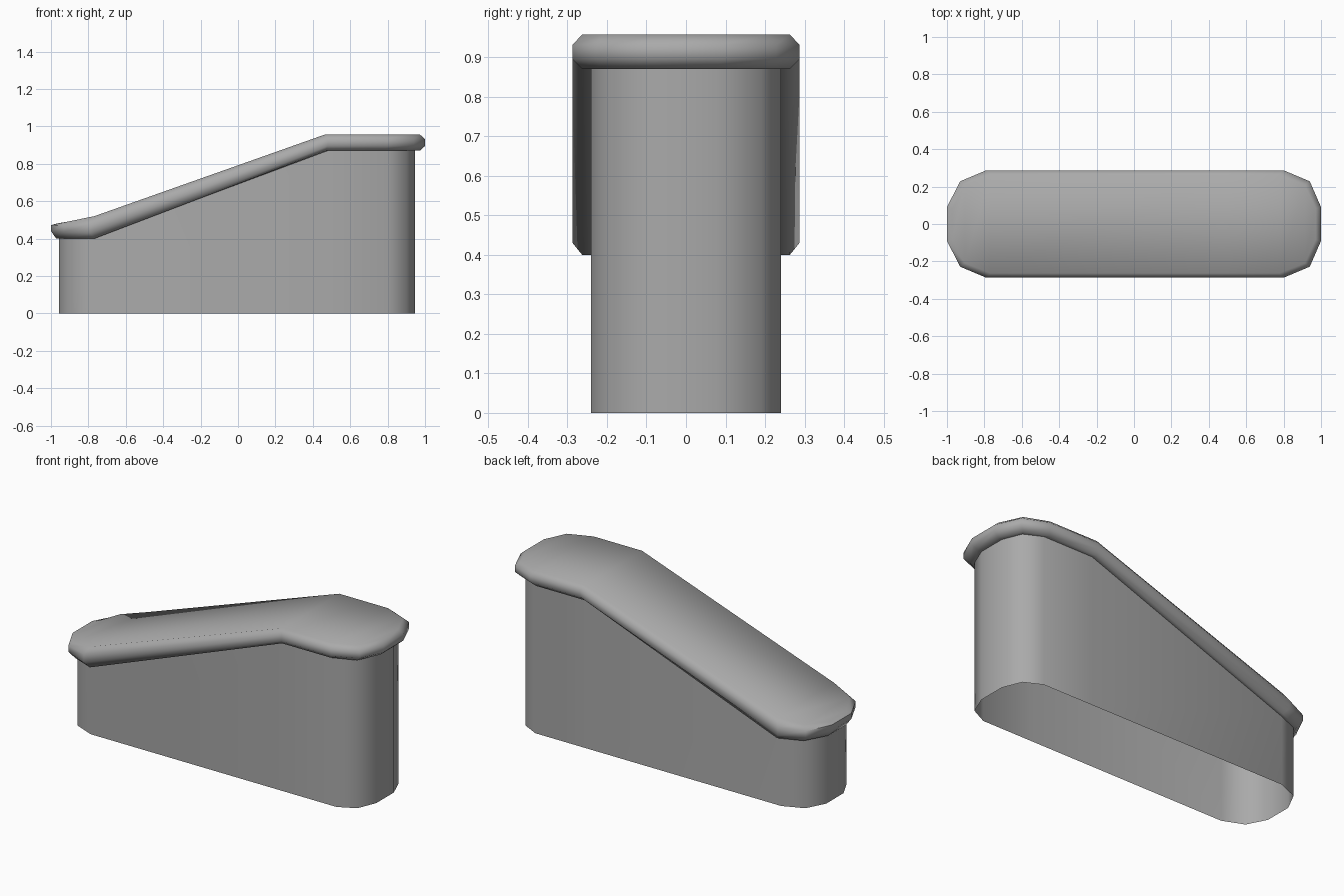
import bpy
import bmesh

if "Cube" in bpy.data.objects:
    bpy.data.objects.remove(bpy.data.objects["Cube"], do_unlink=True)

grey = bpy.data.materials.new("plain grey")
grey.use_nodes = True
colour = (0.4, 0.4, 0.4, 1)
grey.diffuse_color = colour
grey.node_tree.nodes["Principled BSDF"].inputs["Base Color"].default_value = colour

# Half outline of the plan: x and half width at each station, low end first
CAP = [(-1, .09), (-.93, .228), (-.79, .287), (.48, .287), (.8, .287), (.94, .228), (1, .09)]
BODY = [(-.957, .08), (-.9, .19), (-.78, .24), (.48, .24), (.8, .24), (.9, .19), (.945, .08)]


def ring(bm, outline, heights, inset=0):
    """Closed loop of vertices mirrored in y, one height per station."""
    pts = []
    for (x, y), z in zip(outline, heights):
        pts.append((x * (1 - inset), y * (1 - inset * 3), z))
    right = [bm.verts.new((x, -y, z)) for x, y, z in pts]
    left = [bm.verts.new((x, y, z)) for x, y, z in reversed(pts)]
    return right + left


def bridge(bm, a, b):
    for i in range(len(a)):
        j = (i + 1) % len(a)
        bm.faces.new((a[i], a[j], b[j], b[i]))


def finish(bm, name):
    mesh = bpy.data.meshes.new(name)
    bm.to_mesh(mesh)
    bm.free()
    mesh.materials.append(grey)
    obj = bpy.data.objects.new(name, mesh)
    bpy.context.collection.objects.link(obj)
    bpy.ops.object.select_all(action="DESELECT")
    obj.select_set(True)
    bpy.context.view_layer.objects.active = obj
    bpy.ops.object.shade_smooth_by_angle(angle=0.9)


def heights(low, high):
    return low + [high] * 4


under = heights([.4, .4, .4], .87)

# Hollow wall, open at the bottom
bm = bmesh.new()
bridge(bm, ring(bm, BODY, [0] * len(BODY)), ring(bm, BODY, under))
finish(bm, "body_wall")

# Sloping cap with a rounded overhanging rim
bm = bmesh.new()
rings = [
    ring(bm, BODY, under),
    ring(bm, CAP, under, .028),
    ring(bm, CAP, heights([.44, .435, .43], .895)),
    ring(bm, CAP, heights([.472, .47, .48], .932)),
    ring(bm, CAP, heights([.48, .492, .52], .957), .028),
]
for a, b in zip(rings, rings[1:]):
    bridge(bm, a, b)
top = rings[-1]
n = len(top)
for i in range(n // 2 - 1):
    bm.faces.new((top[i], top[i + 1], top[n - 2 - i], top[n - 1 - i]))
finish(bm, "sloping_cap")
